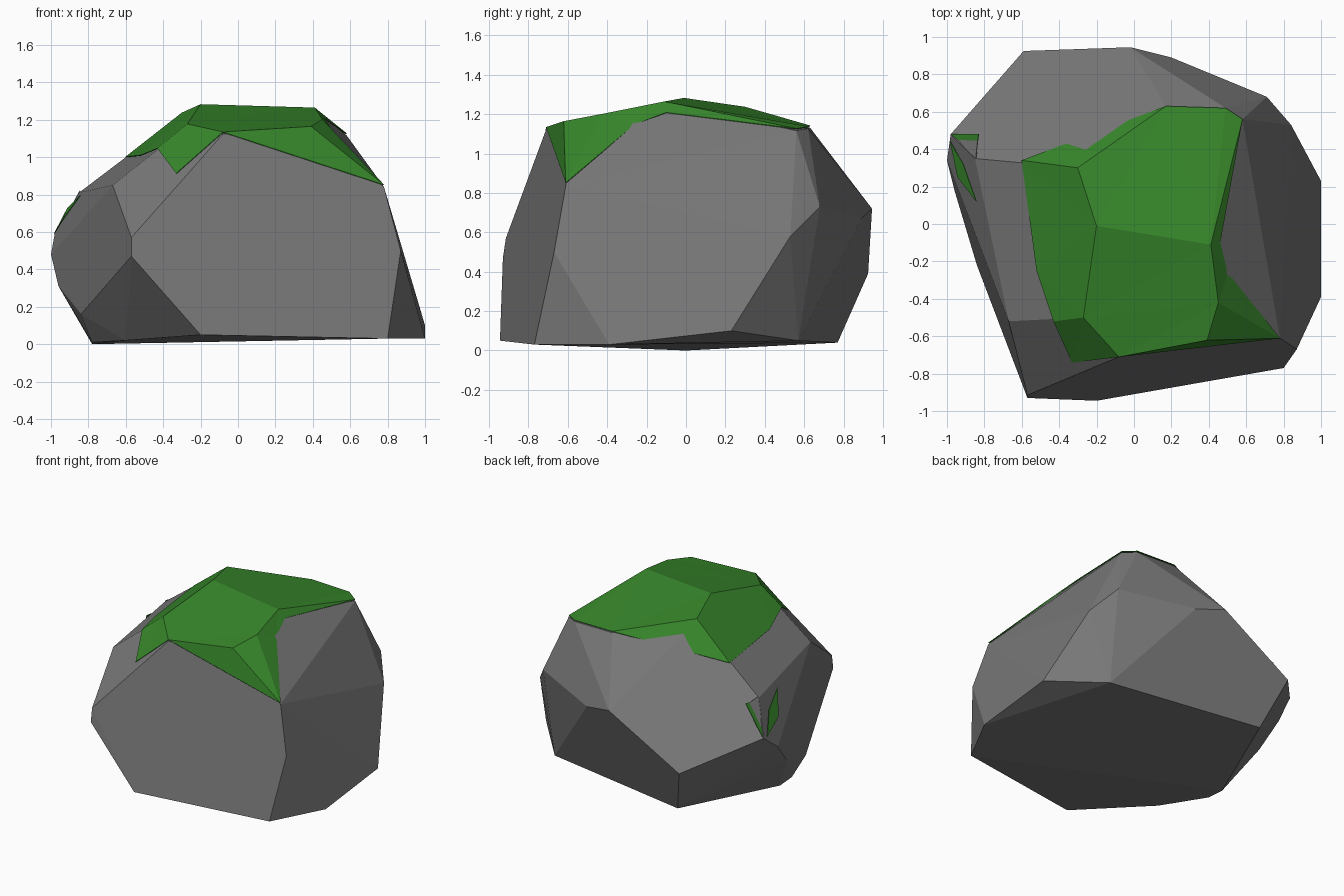
import bpy, bmesh
from mathutils import Vector

if "Cube" in bpy.data.objects:
    bpy.data.objects.remove(bpy.data.objects["Cube"])


def material(name, colour):
    mat = bpy.data.materials.new(name)
    mat.diffuse_color = (*colour, 1)
    mat.use_nodes = True
    mat.node_tree.nodes["Principled BSDF"].inputs["Base Color"].default_value = mat.diffuse_color
    return mat


green = material("moss_green", (.038, .24, .024))
grey = material("dark_stone", (.185, .185, .185))


def finish(bm, name, mat):
    bmesh.ops.recalc_face_normals(bm, faces=bm.faces)
    mesh = bpy.data.meshes.new(name)
    bm.to_mesh(mesh)
    bm.free()
    ob = bpy.data.objects.new(name, mesh)
    bpy.context.collection.objects.link(ob)
    mesh.materials.append(mat)
    return ob


def sheet(name, pts, faces, offset, mat, thick=0.004):
    """Thin patch lying on the rock."""
    bm = bmesh.new()
    vs = [bm.verts.new(Vector(p) + Vector(offset)) for p in pts]
    for f in faces:
        bm.faces.new([vs[i] for i in f])
    bmesh.ops.triangulate(bm, faces=[f for f in bm.faces if len(f.verts) > 3])
    ob = finish(bm, name, mat)
    mod = ob.modifiers.new("thickness", "SOLIDIFY")
    mod.thickness = thick
    mod.offset = 0
    return ob


# Moss corners, crown first, then the rim
moss = [(-.2, -.01, 1.28), (.41, -.11, 1.262), (-.27, -.5, 1.175), (.39, -.62, 1.162),
        (.45, -.42, 1.2), (-.08, -.71, 1.132), (-.3, .3, 1.235), (-.6, .34, 1.0),
        (.17, .63, 1.14), (.49, .62, 1.135), (.58, .56, 1.125), (.78, -.61, .85),
        (-.33, -.74, .911), (-.43, -.52, 1.045), (-.52, -.25, 1.008),
        (.5, -.26, 1.147), (.46, -.1, 1.207)]

# Rock: convex hull of chipped corners
crown = [(x, y, z - .008) for x, y, z in moss[:12]]
base = [(-.2, -.945, .05), (.8, -.77, .03), (1, -.39, .03), (1, .23, .1), (.69, .57, .05),
        (-.47, .77, .04), (-.78, 0, 0), (-.78, -.14, .01), (-.6, -.46, .02)]
sides = [(-.57, -.915, .57), (-.57, -.93, .47), (.87, -.67, .5), (.84, .53, .58),
         (.71, .68, .73), (.2, .89, .67), (-.02, .945, .72), (-.59, .925, .39),
         (-.84, -.22, .16), (-.96, .18, .31), (-1, .34, .48), (-.98, .48, .59),
         (-.85, .35, .81), (-.67, -.52, .85)]
bm = bmesh.new()
for p in crown + base + sides:
    bm.verts.new(p)
hull = bmesh.ops.convex_hull(bm, input=bm.verts)
loose = {v for v in hull["geom_interior"] + hull["geom_unused"]
         if isinstance(v, bmesh.types.BMVert)}
bmesh.ops.delete(bm, geom=list(loose), context="VERTS")
bmesh.ops.dissolve_limit(bm, angle_limit=0.06, verts=bm.verts, edges=bm.edges)
finish(bm, "rock", grey)

# Moss cap draped over the top
sheet("moss_cap", moss,
      [(0, 1, 10, 9, 8, 6), (7, 6, 8), (0, 6, 7, 14, 13, 2), (0, 2, 5, 3, 4, 1),
       (2, 13, 12, 5), (5, 11, 3), (3, 11, 4), (4, 11, 15, 16, 1), (16, 10, 1)],
      (0, 0, .001), green)

# Small chip on the left shoulder with moss edges
sheet("rock_chip", [(-.95, .45, .63), (-.835, .445, .805), (-.845, .35, .82)],
      [(0, 1, 2)], (0, 0, 0), grey)
sheet("moss_chip_edge", [(-.98, .48, .58), (-.83, .48, .81), (-.835, .445, .805), (-.95, .45, .63)],
      [(0, 1, 2, 3)], (0, 0, .002), green)
sheet("moss_streak", [(-.97, .44, .585), (-.93, .25, .65), (-.83, .12, .79), (-.9, .32, .72)],
      [(0, 1, 2, 3)], (-.012, 0, .006), green)
